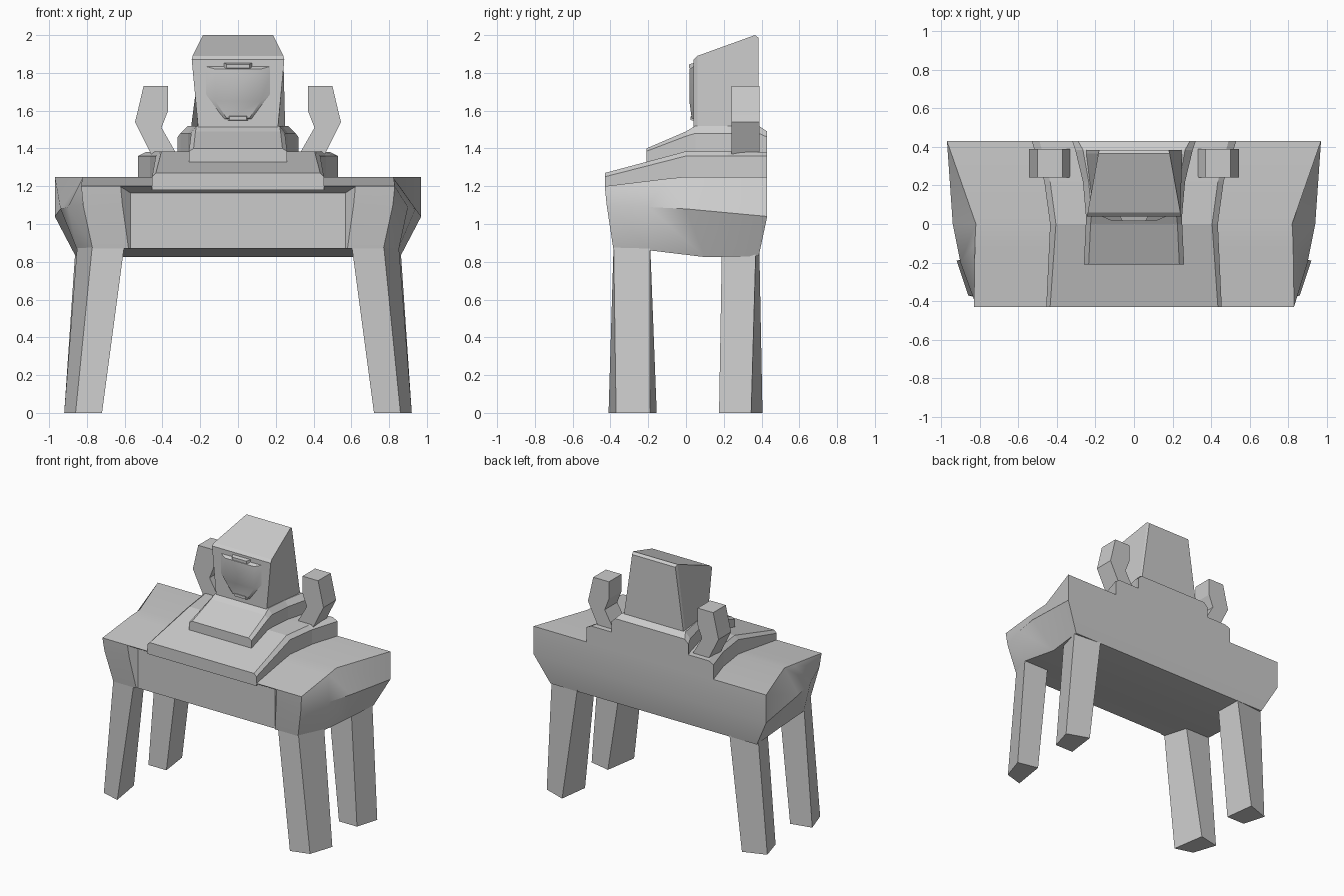
import bpy, bmesh


def loft(name, rings, smooth=False):
    """Skin a row of closed rings with equal point counts and cap both ends."""
    bm = bmesh.new()
    vs = [[bm.verts.new(p) for p in r] for r in rings]
    n = len(rings[0])
    for a, b in zip(vs, vs[1:]):
        for i in range(n):
            j = (i + 1) % n
            bm.faces.new((a[i], a[j], b[j], b[i]))
    for r in (vs[0], vs[-1]):
        for i in range(n // 2 - 1):
            bm.faces.new((r[i], r[i + 1], r[n - 2 - i], r[n - 1 - i]))
    bmesh.ops.recalc_face_normals(bm, faces=bm.faces)
    me = bpy.data.meshes.new(name)
    bm.to_mesh(me)
    bm.free()
    ob = bpy.data.objects.new(name, me)
    bpy.context.collection.objects.link(ob)
    if smooth:
        bpy.ops.object.select_all(action='DESELECT')
        ob.select_set(True)
        bpy.context.view_layer.objects.active = ob
        bpy.ops.object.shade_smooth_by_angle(angle=0.6)
    return ob


def sym(*half):
    """Right-hand points, top to bottom, closed with their mirror image."""
    return list(half) + [(-x, y, z) for x, y, z in reversed(half)]


def rect(y, w, z0, z1):
    return sym((w, y, z1), (w, y, z0))


def pair(name, rings):
    """Part on both sides of the model."""
    for side, s in (("right", 1), ("left", -1)):
        loft(f"{name}_{side}", [[(s * x, y, z) for x, y, z in r] for r in rings])


# Wide body with bulging sides and flared back corners
body = loft("body", [
    sym((0.83, -0.43, 1.20), (0.82, -0.42, 1.10), (0.77, -0.385, 0.87)),
    sym((0.825, -0.10, 1.24), (0.90, -0.20, 1.09), (0.85, -0.19, 0.86)),
    sym((0.82, 0.00, 1.25), (0.94, 0.00, 1.08), (0.83, 0.10, 0.825)),
    sym((0.97, 0.43, 1.25), (0.97, 0.43, 1.04), (0.86, 0.385, 0.83)),
], smooth=True)

# Shallow recess in the front of the body
cutter = loft("front_recess_cutter", [
    rect(-0.45, 0.64, 0.75, 1.21), rect(-0.375, 0.57, 0.75, 1.165)])
cutter.hide_render = True
cutter.hide_viewport = True
cut = body.modifiers.new("front_recess", 'BOOLEAN')
cut.operation = 'DIFFERENCE'
cut.object = cutter


def tier(name, rows):
    """Stepped layer: rows of y, outer half width, base z, edge z, top z, inset."""
    loft(name, [sym((w - d, y, zt), (w, y, ze), (w, y, zb))
                for y, w, zb, ze, zt, d in rows])


# Two layers stacked on the back
tier("lower_tier", [
    (-0.43, 0.455, 1.18, 1.25, 1.27, 0.02),
    (0.00, 0.435, 1.20, 1.36, 1.385, 0.03),
    (0.22, 0.465, 1.20, 1.36, 1.385, 0.03),
    (0.43, 0.53, 1.20, 1.36, 1.38, 0.04)])
tier("upper_tier", [
    (-0.21, 0.26, 1.30, 1.385, 1.40, 0.025),
    (0.00, 0.25, 1.36, 1.465, 1.49, 0.025),
    (0.05, 0.25, 1.36, 1.48, 1.52, 0.03),
    (0.22, 0.265, 1.36, 1.48, 1.52, 0.03),
    (0.385, 0.305, 1.36, 1.48, 1.52, 0.04),
    (0.43, 0.32, 1.36, 1.46, 1.49, 0.03)])

# Head tapering upward at the back, with a sloping crown
loft("head", [
    sym((0.245, 0.04, 1.87), (0.21, 0.04, 1.50)),
    sym((0.24, 0.06, 1.89), (0.212, 0.06, 1.50)),
    sym((0.185, 0.365, 2.00), (0.25, 0.365, 1.50)),
    sym((0.18, 0.385, 1.985), (0.25, 0.385, 1.50))])

# Face relief, brow and chin
loft("face", [
    sym((0.19, 0.05, 1.84), (0.19, 0.05, 1.70), (0.08, 0.05, 1.55)),
    sym((0.12, 0.018, 1.82), (0.12, 0.018, 1.65), (0.06, 0.03, 1.56))], smooth=True)
loft("brow", [rect(0.05, 0.08, 1.82, 1.855), rect(0.015, 0.06, 1.825, 1.845)])
loft("chin", [rect(0.05, 0.06, 1.545, 1.575), rect(0.025, 0.045, 1.55, 1.57)])

# Bent horns either side of the head
pair("horn", [
    [(x0, 0.24, z0), (x1, 0.24, z1), (x1, 0.39, z1), (x0, 0.39, z0)]
    for x0, z0, x1, z1 in (
        (0.325, 1.37, 0.46, 1.37), (0.405, 1.51, 0.545, 1.54),
        (0.37, 1.60, 0.535, 1.58), (0.37, 1.73, 0.50, 1.73))])

# Splayed legs
pair("front_leg", [
    [(0.72, -0.41, 0), (0.86, -0.37, 0), (0.92, -0.19, 0), (0.76, -0.155, 0)],
    [(0.60, -0.383, 0.90), (0.77, -0.383, 0.90), (0.85, -0.19, 0.90), (0.64, -0.19, 0.90)]])
pair("back_leg", [
    [(0.72, 0.175, 0), (0.87, 0.175, 0), (0.92, 0.345, 0), (0.75, 0.405, 0)],
    [(0.62, 0.19, 0.88), (0.81, 0.19, 0.88), (0.86, 0.37, 0.88), (0.63, 0.388, 0.88)]])
